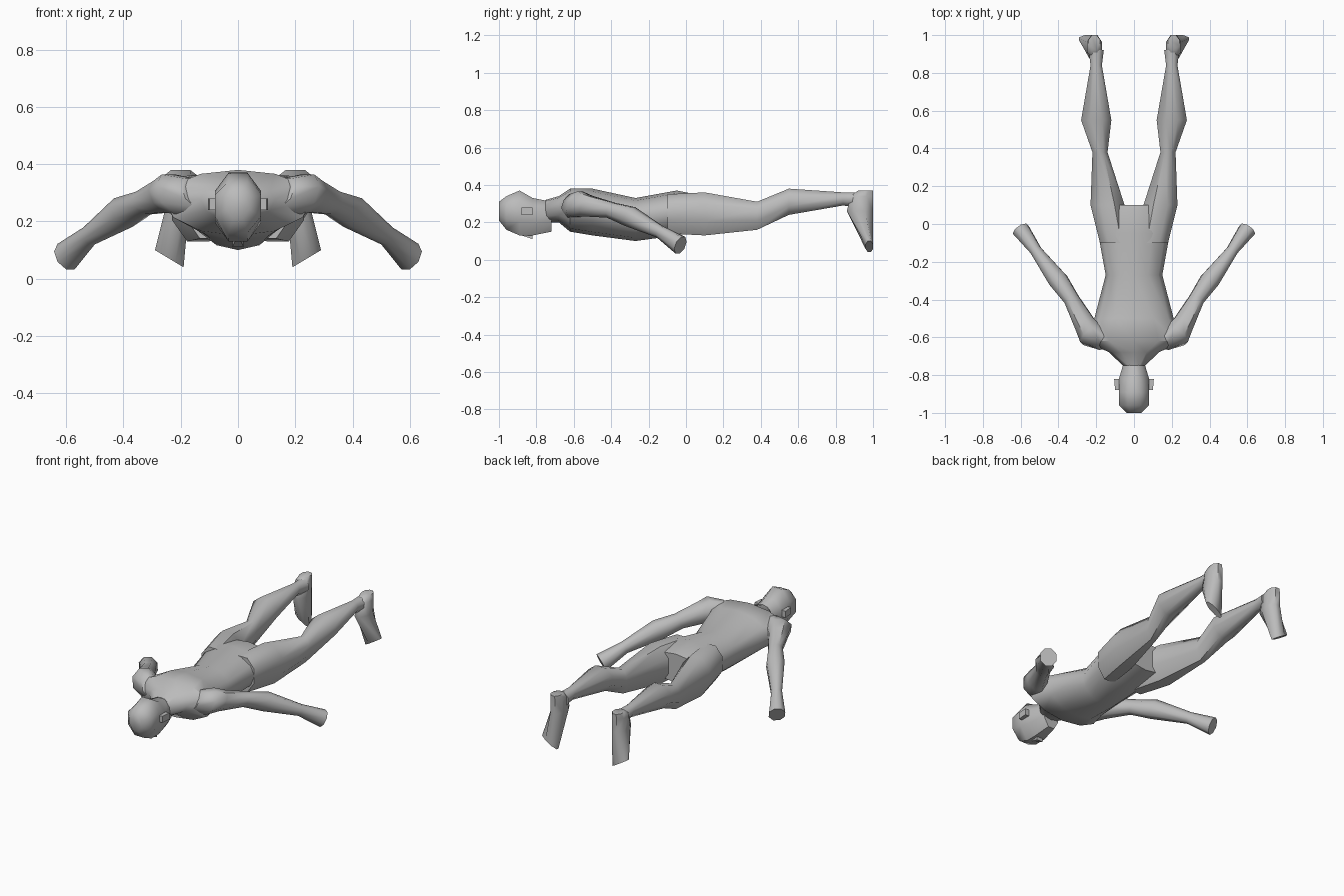
import bpy
import bmesh
from math import cos, sin, pi, radians
from mathutils import Vector

cube = bpy.data.objects.get("Cube")
if cube:
    bpy.data.objects.remove(cube)

shade = (.5, .5, .5, 1)
grey = bpy.data.materials.new("plain_grey")
grey.use_nodes = True
grey.diffuse_color = shade
grey.node_tree.nodes["Principled BSDF"].inputs["Base Color"].default_value = shade


def loft(name, sections, sides=8, boxy=True):
    """Skin rings given as (centre, side axis, up axis, down axis)."""
    bm = bmesh.new()
    offset = pi / sides if boxy else 0
    grow = 1 / cos(offset)
    rings = []
    for centre, side, up, down in sections:
        ring = []
        for i in range(sides):
            angle = 2 * pi * i / sides + offset
            axis = up if sin(angle) > 0 else down
            point = centre + (side * cos(angle) + axis * sin(angle)) * grow
            ring.append(bm.verts.new(point))
        rings.append(ring)
    for near, far in zip(rings, rings[1:]):
        for i in range(sides):
            bm.faces.new((near[i - 1], near[i], far[i], far[i - 1]))
    bm.faces.new(rings[0])
    bm.faces.new(rings[-1])
    bmesh.ops.recalc_face_normals(bm, faces=bm.faces)
    mesh = bpy.data.meshes.new(name)
    bm.to_mesh(mesh)
    bm.free()
    mesh.materials.append(grey)
    part = bpy.data.objects.new(name, mesh)
    bpy.context.collection.objects.link(part)
    bpy.ops.object.select_all(action="DESELECT")
    part.select_set(True)
    bpy.context.view_layer.objects.active = part
    bpy.ops.object.shade_smooth_by_angle(angle=radians(50))


def upright(x, y, half, low, high):
    """Ring across the body, widest a little above its middle."""
    middle = low + (high - low) * .55
    return (Vector((x, y, middle)), Vector((half, 0, 0)),
            Vector((0, 0, high - middle)), Vector((0, 0, middle - low)))


def centred(*rings):
    return [upright(0, *ring) for ring in rings]


# Torso rings: y, half width, low, high
neck = (-.75, .06, .2, .32)
collar = (-.68, .13, .2, .34)
shoulders = (-.62, .26, .15, .38)
chest = (-.5, .21, .13, .38)
waist = (-.27, .15, .1, .33)
hips = (-.05, .19, .13, .37)
seat = (.1, .18, .16, .34)
loft("torso", centred(neck, collar, shoulders, chest, waist, hips, seat),
     sides=12, boxy=False)

# Head rings, laid out like the torso
crown = (-1, .04, .21, .31)
forehead = (-.96, .08, .16, .34)
skull = (-.89, .08, .13, .37)
cheeks = (-.82, .08, .13, .33)
jaw = (-.72, .05, .15, .31)
loft("head", centred(crown, forehead, skull, cheeks, jaw))

bridge = (-.88, .01, .13, .15)
nostrils = (-.82, .02, .11, .15)
loft("nose", centred(bridge, nostrils), sides=4)

# Leg rings: x, y, half width, low, high
leg_root = (.1, -.1, .08, .14, .35)
thigh = (.14, .1, .09, .13, .36)
knee = (.18, .38, .04, .16, .31)
calf = (.2, .55, .08, .24, .38)
shin = (.2, .84, .03, .29, .36)
ankle = (.2, .92, .04, .28, .36)

# Foot rings: x, z, half width, outward rise, half thickness
heel = (.21, .37, .03, 0, .04)
heel_rim = (.21, .34, .04, 0, .06)
instep = (.21, .26, .04, 0, .07)
toes = (.24, .07, .05, .03, .02)

# Arm rings: x, y, radius
arm_root = (.15, -.63, .05)
shoulder = (.22, -.59, .07)
upper_arm = (.26, -.53, .055)
elbow = (.33, -.4, .04)
forearm = (.4, -.3, .05)
wrist = (.52, -.14, .03)
hand = (.6, -.03, .045)


def build_leg(label, s):
    loft(label + "_leg", [upright(s * x, *ring) for x, *ring in
                          (leg_root, thigh, knee, calf, shin, ankle)])


def build_foot(label, s):
    # The sole is flush with the rear limit of the model
    rings = []
    for x, z, half, rise, thick in (heel, heel_rim, instep, toes):
        depth = Vector((0, thick, 0))
        rings.append((Vector((s * x, 1 - thick, z)),
                      Vector((s * half, 0, rise)), depth, depth))
    loft(label + "_foot", rings)


def build_arm(label, s):
    # The arm droops in a curve as it reaches outwards
    side = Vector((s * .8, -.6, 0))
    up = Vector((s * .3, .3, .9))
    rings = []
    for x, y, radius in (arm_root, shoulder, upper_arm, elbow, forearm, wrist, hand):
        droop = 1.1 * (x - arm_root[0]) ** 2
        depth = up * radius * 1.1
        rings.append((Vector((s * x, y, .3 - droop)), side * radius, depth, depth))
    loft(label + "_arm", rings)


def build_ear(label, s):
    front, back = (-.88, .01, .24, .28), (-.82, .015, .24, .28)
    loft(label + "_ear", [upright(s * .09, *ring) for ring in (front, back)], sides=4)


for label, s in (("left", 1), ("right", -1)):
    for build in (build_leg, build_foot, build_arm, build_ear):
        build(label, s)
